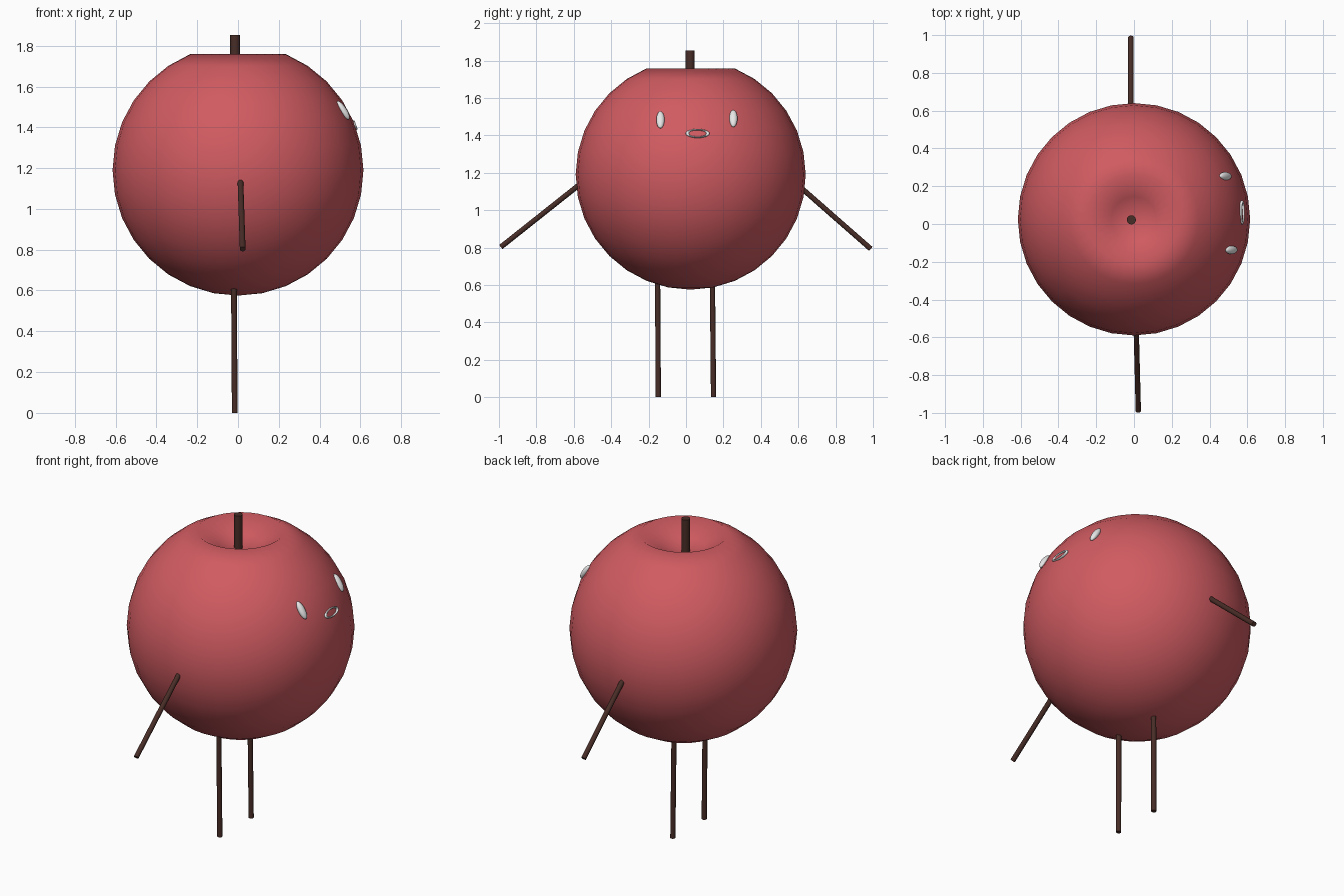
import bpy, math
from mathutils import Vector

if "Cube" in bpy.data.objects:
    bpy.data.objects.remove(bpy.data.objects["Cube"])


def material(name, rgb):
    m = bpy.data.materials.new(name)
    m.diffuse_color = (*rgb, 1)
    m.use_nodes = True
    m.node_tree.nodes["Principled BSDF"].inputs["Base Color"].default_value = m.diffuse_color
    return m


RED = material("apple red", (0.63, 0.105, 0.12))
BROWN = material("bark brown", (0.065, 0.026, 0.02))
WHITE = material("white", (0.8, 0.8, 0.8))


def finish(name, mat, angle=180):
    ob = bpy.context.object
    ob.name = name
    ob.data.materials.append(mat)
    bpy.ops.object.shade_smooth_by_angle(angle=math.radians(angle))
    return ob


def rod(name, a, b, r):
    a, b = Vector(a), Vector(b)
    d = b - a
    bpy.ops.mesh.primitive_cylinder_add(
        vertices=32, radius=r, depth=d.length, location=(a + b) / 2,
        rotation=d.to_track_quat('Z', 'Y').to_euler())
    return finish(name, BROWN, 40)


# Round body, top two rings pushed in to form the dimple
R = 0.615
bpy.ops.mesh.primitive_uv_sphere_add(segments=32, ring_count=16, radius=R,
                                     location=(0, 0.025, 1.19))
body = finish("body", RED)
for v in body.data.vertices:
    r = math.hypot(v.co.x, v.co.y)
    if v.co.z > 0 and r < 0.2:
        v.co.z = 0.46 if r < 0.01 else 0.49

# Stem
rod("stem", (-0.014, 0.022, 1.60), (-0.014, 0.022, 1.853), 0.024)

# Legs
rod("left_leg", (-0.016, -0.148, 0), (-0.02, -0.152, 0.63), 0.014)
rod("right_leg", (-0.016, 0.147, 0), (-0.02, 0.141, 0.63), 0.014)

# Arms
rod("left_arm", (0.011, -0.53, 1.168), (0.023, -0.99, 0.803), 0.014)
rod("right_arm", (-0.017, 0.56, 1.168), (-0.017, 0.988, 0.793), 0.014)

# Eyes: thin ellipsoids leaning with the surface
for name, loc in (("left_eye", (0.515, -0.137, 1.483)),
                  ("right_eye", (0.484, 0.253, 1.49))):
    bpy.ops.mesh.primitive_uv_sphere_add(
        segments=32, ring_count=16, radius=1, location=loc,
        rotation=(0, math.radians(-33), 0))
    bpy.context.object.scale = (0.018, 0.022, 0.053)
    finish(name, WHITE)

# Mouth: flattened ring on the surface
bpy.ops.mesh.primitive_torus_add(
    major_segments=48, minor_segments=12, major_radius=0.055, minor_radius=0.009,
    location=(0.572, 0.062, 1.41), rotation=(0, math.radians(70), 0))
bpy.context.object.scale = (0.39, 1, 0.8)
finish("mouth", WHITE)
